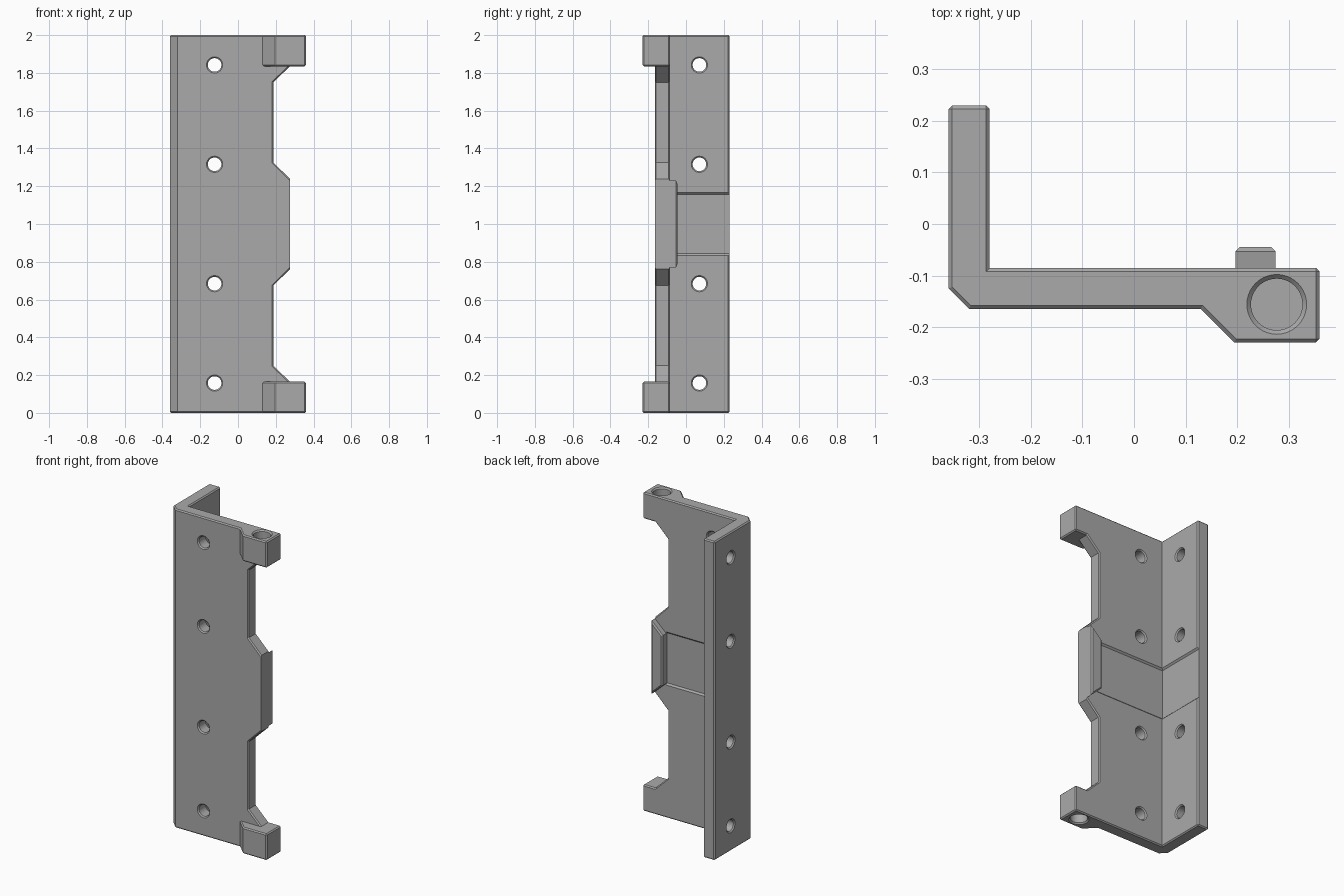
import bpy, bmesh, math

if "Cube" in bpy.data.objects:
    bpy.data.objects.remove(bpy.data.objects["Cube"])

grey = bpy.data.materials.new("bracket grey")
grey.diffuse_color = (0.4, 0.4, 0.4, 1)
grey.use_nodes = True
grey.node_tree.nodes["Principled BSDF"].inputs["Base Color"].default_value = grey.diffuse_color


def loft(name, rings):
    """Closed solid through equal-length rings of 3D points."""
    bm = bmesh.new()
    vs = [[bm.verts.new(p) for p in r] for r in rings]
    n = len(rings[0])
    for a, b in zip(vs, vs[1:]):
        for i in range(n):
            bm.faces.new((a[i], a[(i + 1) % n], b[(i + 1) % n], b[i]))
    bm.faces.new(vs[0][::-1])
    bm.faces.new(vs[-1])
    bmesh.ops.recalc_face_normals(bm, faces=bm.faces[:])
    me = bpy.data.meshes.new(name)
    bm.to_mesh(me)
    bm.free()
    ob = bpy.data.objects.new(name, me)
    bpy.context.collection.objects.link(ob)
    me.materials.append(grey)
    return ob


def prism_y(name, pts, y0, y1):
    return loft(name, [[(x, y, z) for x, z in pts] for y in (y0, y1)])


def turned(name, axis, centre, profile, n=40):
    """Round cutter along an axis; profile is (position, radius) pairs."""
    rings = []
    for t, r in profile:
        ring = []
        for i in range(n):
            a = 2 * math.pi * i / n
            p = [centre[0] + r * math.cos(a), centre[1] + r * math.sin(a)]
            p.insert(axis, t)
            ring.append(tuple(p))
        rings.append(ring)
    return loft(name, rings)


def cut(ob, cutter):
    cutter.hide_render = True
    m = ob.modifiers.new("cut", 'BOOLEAN')
    m.operation, m.solver, m.object = 'DIFFERENCE', 'EXACT', cutter
    bpy.context.view_layer.objects.active = ob
    bpy.ops.object.modifier_apply(modifier=m.name)
    bpy.data.objects.remove(cutter)


def chamfer(ob, width, keep=lambda mid: True):
    """Chamfer sharp convex edges."""
    bm = bmesh.new()
    bm.from_mesh(ob.data)
    bmesh.ops.remove_doubles(bm, verts=bm.verts[:], dist=1e-5)
    bmesh.ops.dissolve_limit(bm, angle_limit=0.01, verts=bm.verts[:], edges=bm.edges[:])
    bmesh.ops.recalc_face_normals(bm, faces=bm.faces[:])
    edges = [e for e in bm.edges if len(e.link_faces) == 2 and e.is_convex
             and e.calc_face_angle() > math.radians(42)
             and (e.calc_face_angle() > math.radians(50))
             and keep((e.verts[0].co + e.verts[1].co) / 2)]
    bmesh.ops.bevel(bm, geom=edges, offset=width, offset_type='OFFSET', segments=1,
                    profile=0.5, affect='EDGES', clamp_overlap=False)
    bm.to_mesh(ob.data)
    bm.free()


# Angle bracket, full height with the lug profile
plan = [(-0.36, 0.23), (-0.36, -0.125), (-0.32, -0.165), (0.13, -0.165), (0.195, -0.23),
        (0.36, -0.23), (0.36, -0.085), (-0.28, -0.085), (-0.28, 0.23)]
body = loft("angle_bracket", [[(x, y, z) for x, y in plan] for z in (0, 2)])

# Notched free edge with the centre tab
half = [(0.6, 0.835), (0.275, 0.835), (0.187, 0.75), (0.187, 0.326), (0.275, 0.239)]
outline = [(x, 1 + z) for x, z in half] + [(x, 1 - z) for x, z in reversed(half)]
cut(body, prism_y("notch_cutter", outline, -0.6, 0.1))

# Clear the front between the two lugs
cut(body, prism_y("front_cutter", [(0.05, 0.165), (0.7, 0.165), (0.7, 1.835), (0.05, 1.835)],
                  -0.5, -0.165))

# Chamfer the body, leaving the tab's outer face square
chamfer(body, 0.007, lambda c: not (abs(c.x - 0.275) < 0.002 and abs(c.z - 1) < 0.1))

# Shallow band recess around the inside faces
rings = []
for z, t in ((-0.187, -0.02), (-0.157, 0.01), (0.157, 0.01), (0.187, -0.02)):
    ring = [(-0.28 - t, 0.3), (-0.28 - t, -0.085 - t), (0.2, -0.085 - t),
            (0.2, -0.05), (-0.2, -0.05), (-0.2, 0.3)]
    rings.append([(x, y, 1 + z) for x, y in ring])
cut(body, loft("recess_cutter", rings))

# Countersunk screw holes through both flanges
for dz in (-0.842, -0.316, 0.316, 0.842):
    for axis, c, lo, hi in ((1, (-0.124, 1 + dz), -0.165, -0.085),
                            (0, (0.071, 1 + dz), -0.36, -0.28)):
        cut(body, turned("screw_cutter", axis, c,
                         [(lo - 0.01, 0.053), (lo + 0.007, 0.036),
                          (hi - 0.007, 0.036), (hi + 0.01, 0.053)]))

# Blind pin sockets in the lug ends
for end, s in ((2, -1), (0, 1)):
    cut(body, turned("socket_cutter", 2, (0.277, -0.156),
                     [(end - s * 0.01, 0.068), (end + s * 0.008, 0.05), (end + s * 0.11, 0.05)]))

# Raised stop rib on the back of the tab
rib = prism_y("stop_rib", [(0.275, 0.77), (0.275, 1.23), (0.197, 1.157), (0.197, 0.843)],
              -0.11, -0.045)
chamfer(rib, 0.008, lambda c: c.y > -0.05)

for ob in (body, rib):
    bpy.ops.object.select_all(action='DESELECT')
    ob.select_set(True)
    bpy.context.view_layer.objects.active = ob
    bpy.ops.object.shade_smooth_by_angle(angle=math.radians(25))
